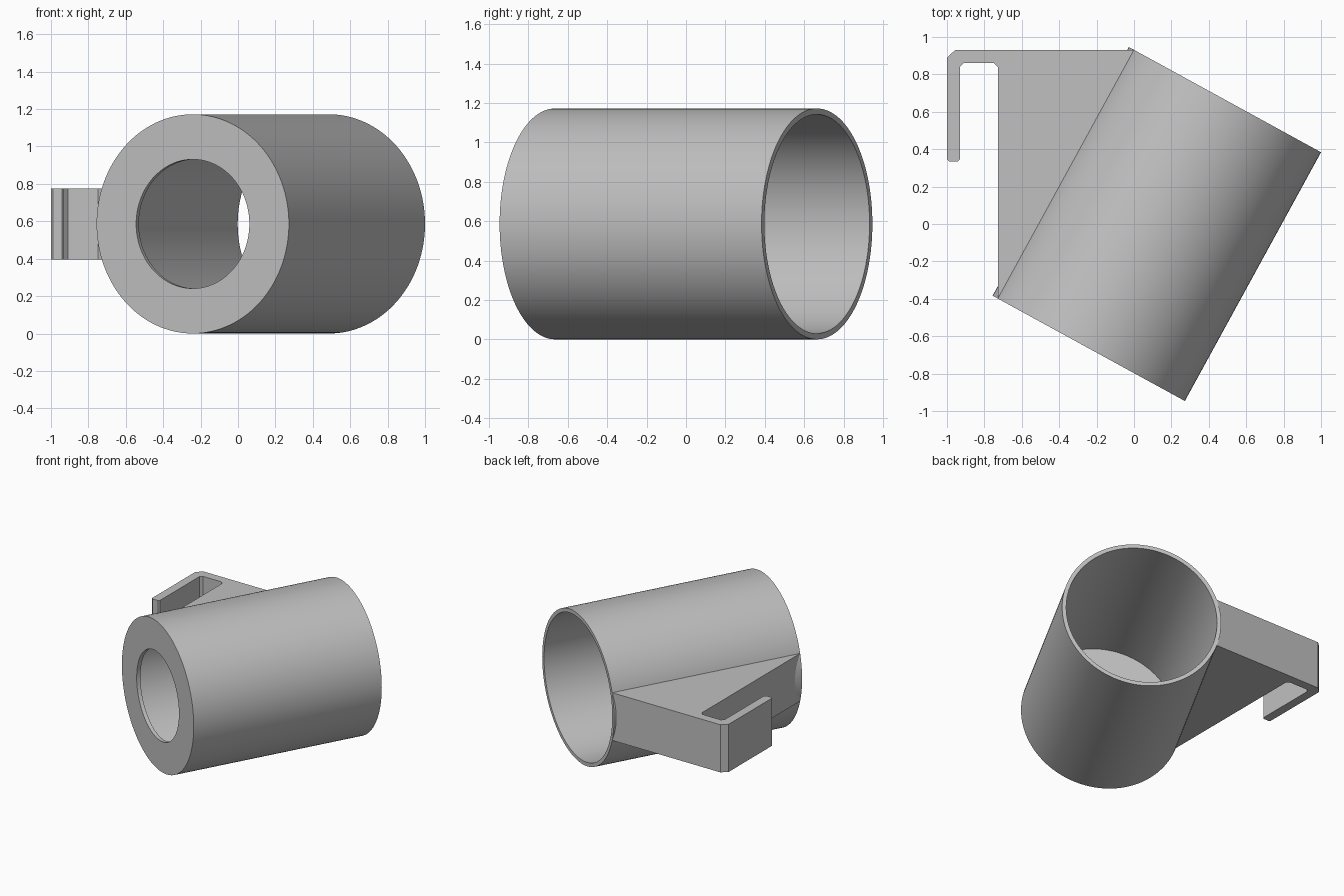
import bpy, bmesh, math
from mathutils import Matrix, Vector

cube = bpy.data.objects.get("Cube")
if cube:
    bpy.data.objects.remove(cube, do_unlink=True)

R, HALF, WALL, HOLE = 0.586, 0.758, 0.03, 0.345
SEGMENTS = 128
BRACKET_HALF = 0.19
PLACE = Matrix.Translation((0.122, 0, R)) @ Matrix.Rotation(math.radians(-28.7), 4, 'Z')

grey = bpy.data.materials.new("light_grey")
grey.use_nodes = True
colour = (0.53, 0.53, 0.53, 1)
grey.diffuse_color = colour
grey.node_tree.nodes["Principled BSDF"].inputs["Base Color"].default_value = colour


def make_object(name, bm):
    bmesh.ops.recalc_face_normals(bm, faces=bm.faces)
    mesh = bpy.data.meshes.new(name)
    bm.to_mesh(mesh)
    bm.free()
    mesh.materials.append(grey)
    obj = bpy.data.objects.new(name, mesh)
    bpy.context.collection.objects.link(obj)
    return obj


def activate(obj):
    bpy.ops.object.select_all(action='DESELECT')
    obj.select_set(True)
    bpy.context.view_layer.objects.active = obj


# Cup: closed wall profile turned around its own y axis, with an open floor hole
bm = bmesh.new()
profile = [(HOLE, -HALF), (R, -HALF), (R, HALF), (R - WALL, HALF),
           (R - WALL, WALL - HALF), (HOLE, WALL - HALF)]
rings = []
for i in range(SEGMENTS):
    a = math.tau * i / SEGMENTS
    rings.append([bm.verts.new((r * math.cos(a), y, r * math.sin(a))) for r, y in profile])
for i, ring in enumerate(rings):
    nxt = rings[(i + 1) % SEGMENTS]
    for j in range(len(profile)):
        k = (j + 1) % len(profile)
        bm.faces.new((ring[j], ring[k], nxt[k], nxt[j]))
bm.transform(PLACE)
cup = make_object("cup_holder", bm)
activate(cup)
bpy.ops.object.shade_smooth_by_angle(angle=math.radians(30))

# Bracket: wedge and hook outline, meeting the cup along a chord
chord = math.sqrt(R * R - BRACKET_HALF ** 2)
back = PLACE @ Vector((-chord, HALF, 0))
front = PLACE @ Vector((-chord, -HALF, 0))
slot_right, slot_left, slot_top, tip, c = front.x, -0.93, 0.86, 0.335, 0.02
outline = [
    (back.x, back.y), (-0.955, back.y), (-1, 0.89),
    (-1, tip + 0.012), (-0.988, tip), (slot_left - 0.012, tip), (slot_left, tip + 0.012),
    (slot_left, slot_top - c), (slot_left + c, slot_top),
    (slot_right - c, slot_top), (slot_right, slot_top - c),
    (front.x, front.y),
]
bm = bmesh.new()
face = bm.faces.new([bm.verts.new((x, y, R - BRACKET_HALF)) for x, y in outline])
extruded = bmesh.ops.extrude_face_region(bm, geom=[face])["geom"]
bmesh.ops.translate(bm, vec=(0, 0, 2 * BRACKET_HALF),
                    verts=[v for v in extruded if isinstance(v, bmesh.types.BMVert)])
bracket = make_object("hook_bracket", bm)

# Hollow the bracket inside the cup wall so it does not reach the cavity
bm = bmesh.new()
bmesh.ops.create_cone(bm, cap_ends=True, segments=SEGMENTS, radius1=R - WALL / 2,
                      radius2=R - WALL / 2, depth=HALF * 2 + 0.2,
                      matrix=PLACE @ Matrix.Rotation(math.pi / 2, 4, 'X'))
cutter = make_object("bracket_cutter", bm)
cutter.hide_render = True
cut = bracket.modifiers.new("cup_clearance", 'BOOLEAN')
cut.operation = 'DIFFERENCE'
cut.solver = 'EXACT'
cut.object = cutter
activate(bracket)
bpy.ops.object.modifier_apply(modifier=cut.name)
bpy.data.objects.remove(cutter, do_unlink=True)
